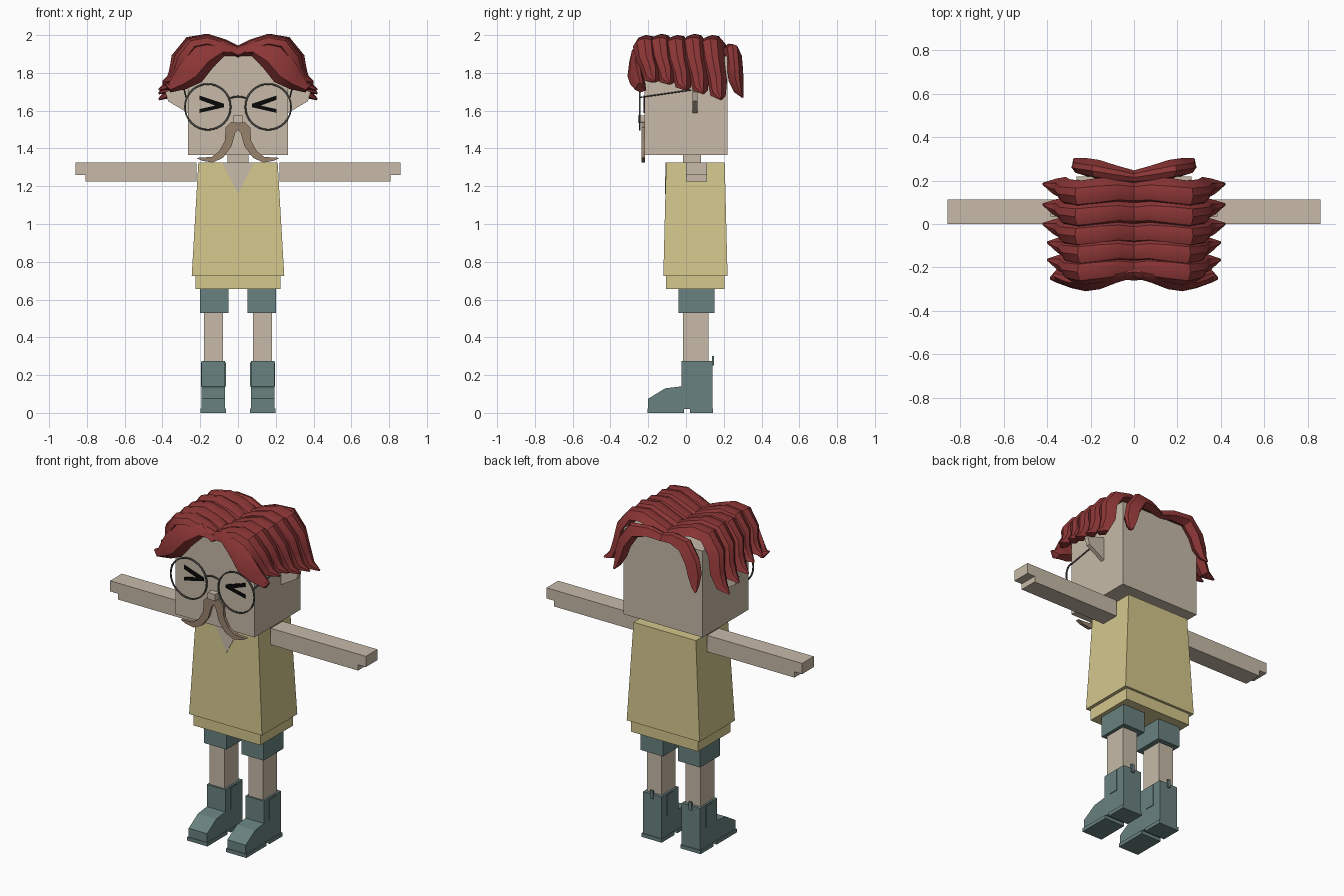
import bpy, bmesh, math
from mathutils import Vector

cube = bpy.data.objects.get("Cube")
if cube:
    bpy.data.objects.remove(cube, do_unlink=True)


def material(name, *srgb):
    lin = [((c + 0.055) / 1.055) ** 2.4 for c in srgb] + [1]
    m = bpy.data.materials.new(name)
    m.use_nodes = True
    m.diffuse_color = lin
    m.node_tree.nodes["Principled BSDF"].inputs["Base Color"].default_value = lin
    return m


SKIN = material("skin", 0.78, 0.73, 0.66)
YELLOW = material("yellow cloth", 0.83, 0.78, 0.55)
TEAL = material("teal leather", 0.41, 0.51, 0.50)
RED = material("red hair", 0.55, 0.21, 0.21)
BROWN = material("brown moustache", 0.60, 0.51, 0.43)
BLACK = material("black", 0.03, 0.03, 0.03)
METAL = material("dark metal", 0.32, 0.32, 0.31)
SIDES = ((1, "left"), (-1, "right"))


def finish(bm, name, mat, smooth=False):
    bmesh.ops.recalc_face_normals(bm, faces=bm.faces)
    me = bpy.data.meshes.new(name)
    bm.to_mesh(me)
    bm.free()
    me.materials.append(mat)
    ob = bpy.data.objects.new(name, me)
    bpy.context.collection.objects.link(ob)
    if smooth:
        bpy.ops.object.select_all(action='DESELECT')
        ob.select_set(True)
        bpy.context.view_layer.objects.active = ob
        bpy.ops.object.shade_smooth_by_angle(angle=math.radians(35))
    return ob


def box(name, mat, x, y, z, top=None):
    """Box from ranges; top gives other x and y ranges for the upper face."""
    bm = bmesh.new()
    rings = []
    for h, (rx, ry) in ((z[0], (x, y)), (z[1], top or (x, y))):
        rings.append([bm.verts.new((rx[i], ry[j], h))
                      for i, j in ((0, 0), (1, 0), (1, 1), (0, 1))])
    lo, hi = rings
    bm.faces.new(lo)
    bm.faces.new(hi)
    for i in range(4):
        bm.faces.new((lo[i - 1], lo[i], hi[i], hi[i - 1]))
    return finish(bm, name, mat)


def slab(name, mat, points, place, depth):
    """Extruded outline; place maps a 2D point into space."""
    bm = bmesh.new()
    face = bm.faces.new([bm.verts.new(place(*p)) for p in points])
    geom = bmesh.ops.extrude_face_region(bm, geom=[face])["geom"]
    moved = [v for v in geom if isinstance(v, bmesh.types.BMVert)]
    bmesh.ops.translate(bm, vec=depth, verts=moved)
    return finish(bm, name, mat)


def span(s, a, b):
    return sorted((s * a, s * b))


def wire(name, points, radius, cyclic=False):
    cu = bpy.data.curves.new(name, 'CURVE')
    cu.dimensions = '3D'
    cu.bevel_depth = radius
    cu.bevel_resolution = 1
    sp = cu.splines.new('POLY')
    sp.points.add(len(points) - 1)
    for p, co in zip(sp.points, points):
        p.co = (*co, 1)
    sp.use_cyclic_u = cyclic
    cu.materials.append(METAL)
    ob = bpy.data.objects.new(name, cu)
    bpy.context.collection.objects.link(ob)


# Ridged, tapering lock of hair: stations are (x, y, z, half width, half thickness)
SECTION = ((1, -0.4), (0.45, 0.8), (-0.1, 1), (-0.7, 0.6), (-1, -0.3), (0, -0.8))


def lock(name, s, stations):
    bm = bmesh.new()
    rings = []
    for i, (x, y, z, w, t) in enumerate(stations):
        a, b = stations[max(i - 1, 0)], stations[min(i + 1, len(stations) - 1)]
        tangent = Vector((b[0] - a[0], 0, b[2] - a[2])).normalized()
        n = Vector((-tangent.z, 0, tangent.x))
        ring = []
        for u, v in SECTION:
            p = Vector((x, y + u * w, z)) + n * (v * t)
            ring.append(bm.verts.new((s * p.x, p.y, p.z)))
        rings.append(ring)
    for r0, r1 in zip(rings, rings[1:]):
        for k in range(len(SECTION)):
            bm.faces.new((r0[k - 1], r0[k], r1[k], r1[k - 1]))
    bm.faces.new(rings[0])
    bm.faces.new(rings[-1])
    finish(bm, name, RED, smooth=True)


# Head, neck and clothed body
box("head", SKIN, (-0.265, 0.265), (-0.22, 0.22), (1.365, 1.89))
box("neck", SKIN, (-0.055, 0.055), (-0.015, 0.08), (1.3, 1.37))
box("tunic", YELLOW, (-0.245, 0.245), (-0.12, 0.22), (0.725, 1.325),
    top=((-0.21, 0.21), (-0.105, 0.205)))
box("tunic_hem", YELLOW, (-0.225, 0.225), (-0.105, 0.205), (0.655, 0.73))
slab("neckline", SKIN, ((-0.085, 1.325), (0, 1.16), (0.085, 1.325)),
     lambda x, z: (x, -0.108 - (1.325 - z) * 0.025, z), (0, 0.005, 0))

# Nose and moustache
box("nose", SKIN, (-0.025, 0.025), (-0.255, -0.22), (1.535, 1.575))
WHISKER = ((0, 1.53), (0.035, 1.54), (0.065, 1.51), (0.07, 1.44), (0.1, 1.385),
           (0.14, 1.355), (0.22, 1.35), (0.19, 1.335), (0.135, 1.325),
           (0.08, 1.35), (0.035, 1.41), (0.015, 1.48), (0, 1.5))

BOOT = ((-0.2, 0.02), (-0.2, 0.075), (-0.11, 0.13), (-0.025, 0.14),
        (-0.025, 0.275), (0.14, 0.275), (0.14, 0.02))

for s, side in SIDES:
    slab(side + "_moustache", BROWN, WHISKER,
         lambda x, z: (s * x, -0.236, z), (0, 0.02, 0))

    # Squeezed-shut eye: two strokes meeting at the inner corner
    slab(side + "_eye", BLACK,
         ((0.205, 1.68), (0.075, 1.637), (0.075, 1.618), (0.205, 1.588),
          (0.205, 1.608), (0.12, 1.627), (0.205, 1.658)),
         lambda x, z: (s * x, -0.226, z), (0, 0.008, 0))

    # Ear
    slab(side + "_ear", SKIN, ((0.26, 1.585), (0.37, 1.65), (0.385, 1.7), (0.26, 1.73)),
         lambda x, z: (s * x, 0.035, z), (0, 0.025, 0))

    # Spectacles
    circle = [2 * math.pi * i / 32 for i in range(32)]
    wire(side + "_lens_rim", [(s * 0.16 + 0.121 * math.cos(a), -0.245,
                               1.62 + 0.121 * math.sin(a)) for a in circle], 0.005, True)
    wire(side + "_spectacle_arm", [(s * 0.275, -0.245, 1.67), (s * 0.285, 0.03, 1.71)], 0.004)

    # Arm and hand
    box(side + "_arm", SKIN, span(s, 0.22, 0.808), (0, 0.112), (1.225, 1.325))
    box(side + "_hand", SKIN, span(s, 0.808, 0.86), (0, 0.112), (1.26, 1.325))

    # Leg
    box(side + "_shorts_leg", TEAL, span(s, 0.05, 0.2), (-0.04, 0.15), (0.53, 0.66))
    box(side + "_leg", SKIN, span(s, 0.08, 0.18), (-0.015, 0.12), (0.27, 0.535))

    # Boot with sole, heel, side panels and pull tab
    slab(side + "_boot", TEAL, BOOT, lambda y, z: (s * 0.13 - 0.062, y, z), (0.124, 0, 0))
    box(side + "_sole", TEAL, span(s, 0.063, 0.199), (-0.204, -0.01), (0, 0.022))
    box(side + "_heel", TEAL, span(s, 0.063, 0.199), (0.02, 0.144), (0, 0.022))
    box(side + "_boot_panel", TEAL, span(s, 0.064, 0.196), (0.025, 0.085), (0.14, 0.268))
    box(side + "_pull_tab", TEAL, span(s, 0.12, 0.14), (0.138, 0.148), (0.25, 0.3))

wire("spectacle_bridge", [(x * 0.01, -0.245, 1.675 - 0.00055 * x * x)
                          for x in range(-5, 6)], 0.005)

# Rows of hair from the centre parting, sweeping over the head to flicked tips
SWEEP = ((-0.01, 0, 1.9, 0.055, 0.03), (0.08, 0.008, 1.94, 0.06, 0.033),
         (0.17, 0, 1.965, 0.066, 0.036), (0.25, -0.01, 1.95, 0.066, 0.04),
         (0.31, 0, 1.87, 0.06, 0.045), (0.33, 0.02, 1.79, 0.052, 0.04),
         (0.365, 0.025, 1.73, 0.04, 0.03), (0.42, 0.04, 1.71, 0.006, 0.006))
ROWS = ((-0.205, 0.95, 0.75), (-0.125, 0.95, 0.85), (-0.04, 1, 1),
        (0.05, 1, 1.15), (0.145, 1, 1.3))
# Broad fringe locks
FRINGE = ((-0.01, -0.215, 1.91, 0.03, 0.025), (0.08, -0.23, 1.925, 0.04, 0.045),
          (0.17, -0.255, 1.88, 0.045, 0.08), (0.24, -0.265, 1.8, 0.045, 0.085),
          (0.3, -0.255, 1.755, 0.04, 0.06), (0.36, -0.24, 1.72, 0.03, 0.03),
          (0.385, -0.25, 1.74, 0.006, 0.006))
# Locks hanging down the back
NAPE = ((-0.01, 0.215, 1.9, 0.03, 0.025), (0.08, 0.23, 1.92, 0.04, 0.035),
        (0.17, 0.25, 1.91, 0.045, 0.05), (0.225, 0.26, 1.83, 0.042, 0.05),
        (0.245, 0.265, 1.76, 0.04, 0.045), (0.26, 0.28, 1.7, 0.025, 0.025),
        (0.275, 0.3, 1.67, 0.005, 0.006))

for s, side in SIDES:
    for i, (y, reach, drop) in enumerate(ROWS):
        path = []
        for x, dy, z, w, t in SWEEP:
            if z < 1.88 and x > 0.2:
                z = 1.88 - (1.88 - z) * drop
            path.append((x * reach, y + dy, z + 0.006 * (i % 2), w, t))
        lock(f"{side}_hair_lock_{i + 1}", s, path)
    lock(side + "_fringe", s, FRINGE)
    lock(side + "_back_hair", s, NAPE)
